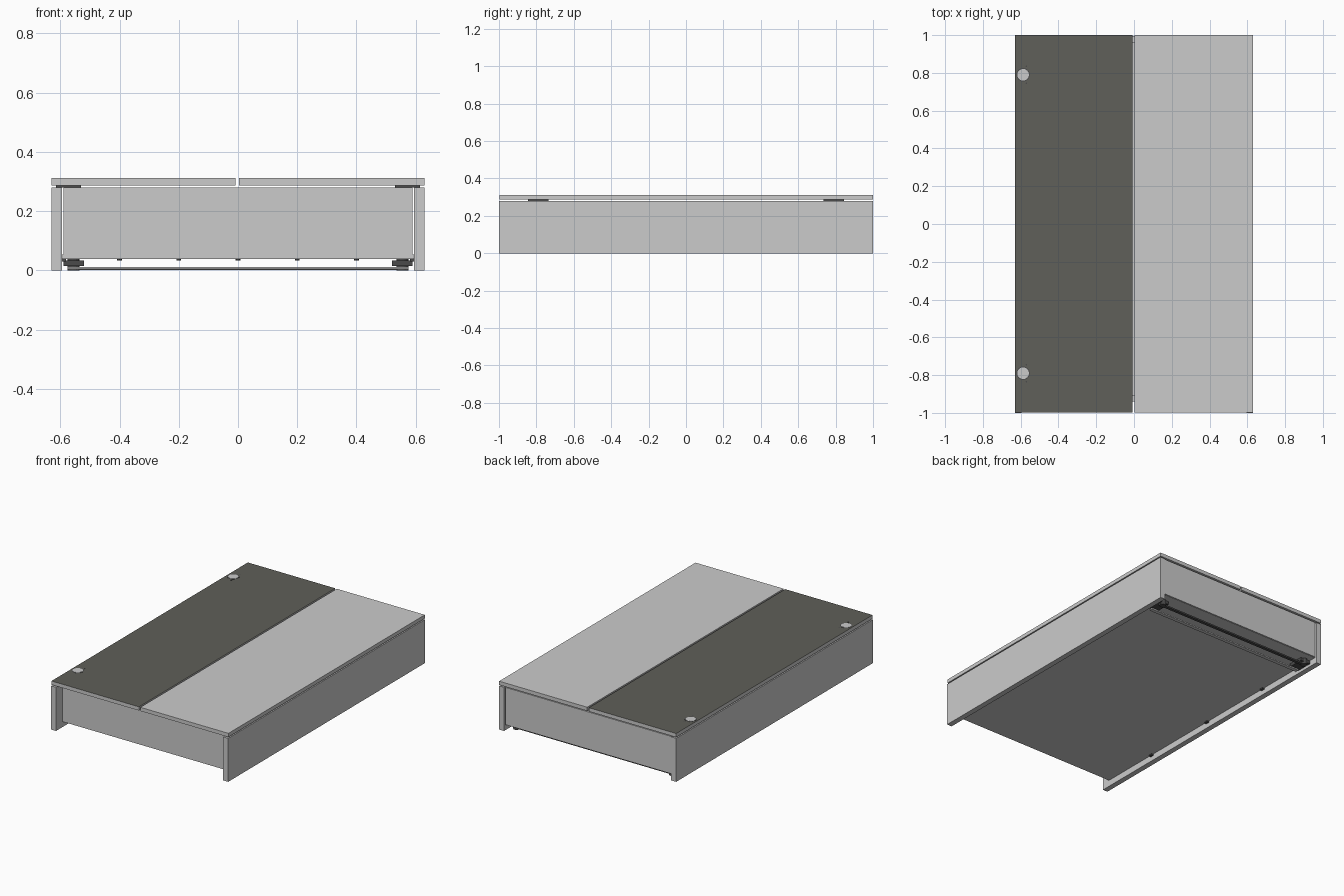
import bpy
import bmesh
from mathutils import Matrix

cube = bpy.data.objects.get("Cube")
if cube:
    bpy.data.objects.remove(cube, do_unlink=True)


def material(name, rgb):
    m = bpy.data.materials.new(name)
    m.use_nodes = True
    m.diffuse_color = (*rgb, 1)
    m.node_tree.nodes["Principled BSDF"].inputs["Base Color"].default_value = (*rgb, 1)
    return m


LIGHT = material("light grey board", (0.6, 0.6, 0.6))
DARK = material("dark olive grey", (0.115, 0.115, 0.1))
METAL = material("dark metal", (0.07, 0.07, 0.07))


def finish(name, bm, *mats):
    mesh = bpy.data.meshes.new(name)
    bm.to_mesh(mesh)
    bm.free()
    for m in mats:
        mesh.materials.append(m)
    obj = bpy.data.objects.new(name, mesh)
    bpy.context.collection.objects.link(obj)
    return obj


def box(name, x, y, z, *mats):
    """Box spanning the (low, high) pairs x, y and z."""
    bm = bmesh.new()
    spans = (x, y, z)
    size = Matrix.Diagonal([b - a for a, b in spans] + [1])
    centre = Matrix.Translation([(a + b) / 2 for a, b in spans])
    bmesh.ops.create_cube(bm, size=1, matrix=centre @ size)
    return finish(name, bm, *mats)


def disc(name, x, y, z, radius, mat, sides=16):
    bm = bmesh.new()
    bmesh.ops.create_cone(bm, cap_ends=True, segments=sides, radius1=radius, radius2=radius,
                          depth=z[1] - z[0], matrix=Matrix.Translation((x, y, sum(z) / 2)))
    return finish(name, bm, mat)


def span(side, a, b):
    return tuple(sorted((side * a, side * b)))


# Open box body, raised off the floor between two full-height sides
for side, label in ((1, "left"), (-1, "right")):
    box(label + "_side_panel", span(side, 0.595, 0.63), (-1, 1), (0, 0.28), LIGHT)
box("front_panel", (-0.59, 0.59), (-0.94, -0.905), (0.04, 0.28), LIGHT)
box("back_panel", (-0.59, 0.59), (0.96, 0.995), (0.04, 0.28), LIGHT)
box("bottom_board", (-0.592, 0.592), (-0.94, 0.99), (0.038, 0.055), LIGHT)

# Two lid boards; the right one has a dark top face
box("left_lid", (0.003, 0.63), (-0.997, 1), (0.287, 0.311), LIGHT)
lid = box("right_lid", (-0.63, -0.008), (-0.997, 1), (0.287, 0.311), LIGHT, DARK)
for face in lid.data.polygons:
    face.material_index = int(face.normal.z > 0.5)

# Hinge spacers under the lids, cup caps and screws on the dark lid
for y in (-0.79, 0.79):
    for side in (-1, 1):
        box("hinge_spacer", span(side, 0.53, 0.615), (y - 0.055, y + 0.055), (0.279, 0.288), METAL)
    disc("hinge_cup_rim", -0.587, y, (0.308, 0.3115), 0.036, METAL)
    disc("hinge_cup_cap", -0.587, y, (0.309, 0.3125), 0.031, LIGHT)
    for dy in (-0.045, 0.045):
        disc("hinge_screw", -0.57, y + dy, (0.309, 0.3122), 0.004, METAL, 8)

# Rear support rail near the floor with end brackets
box("rail_front_strip", (-0.575, 0.575), (0.83, 0.855), (0.004, 0.012), LIGHT)
box("rail_rear_strip", (-0.575, 0.575), (0.915, 0.935), (0.002, 0.012), METAL)
for side in (-1, 1):
    box("rail_bracket", span(side, 0.52, 0.59), (0.84, 0.945), (0.014, 0.034), METAL)
    disc("bracket_foot", side * 0.555, 0.93, (0, 0.038), 0.02, METAL)

# Fixing pegs under the board and along the inner sides
for x in (-0.4, -0.2, 0, 0.2, 0.4):
    disc("fixing_peg", x, 0.89, (0.034, 0.039), 0.008, METAL, 8)
for side in (-1, 1):
    for y in (-0.54, -0.02, 0.5):
        box("side_connector", span(side, 0.58, 0.597), (y - 0.012, y + 0.012), (0.03, 0.04), METAL)
